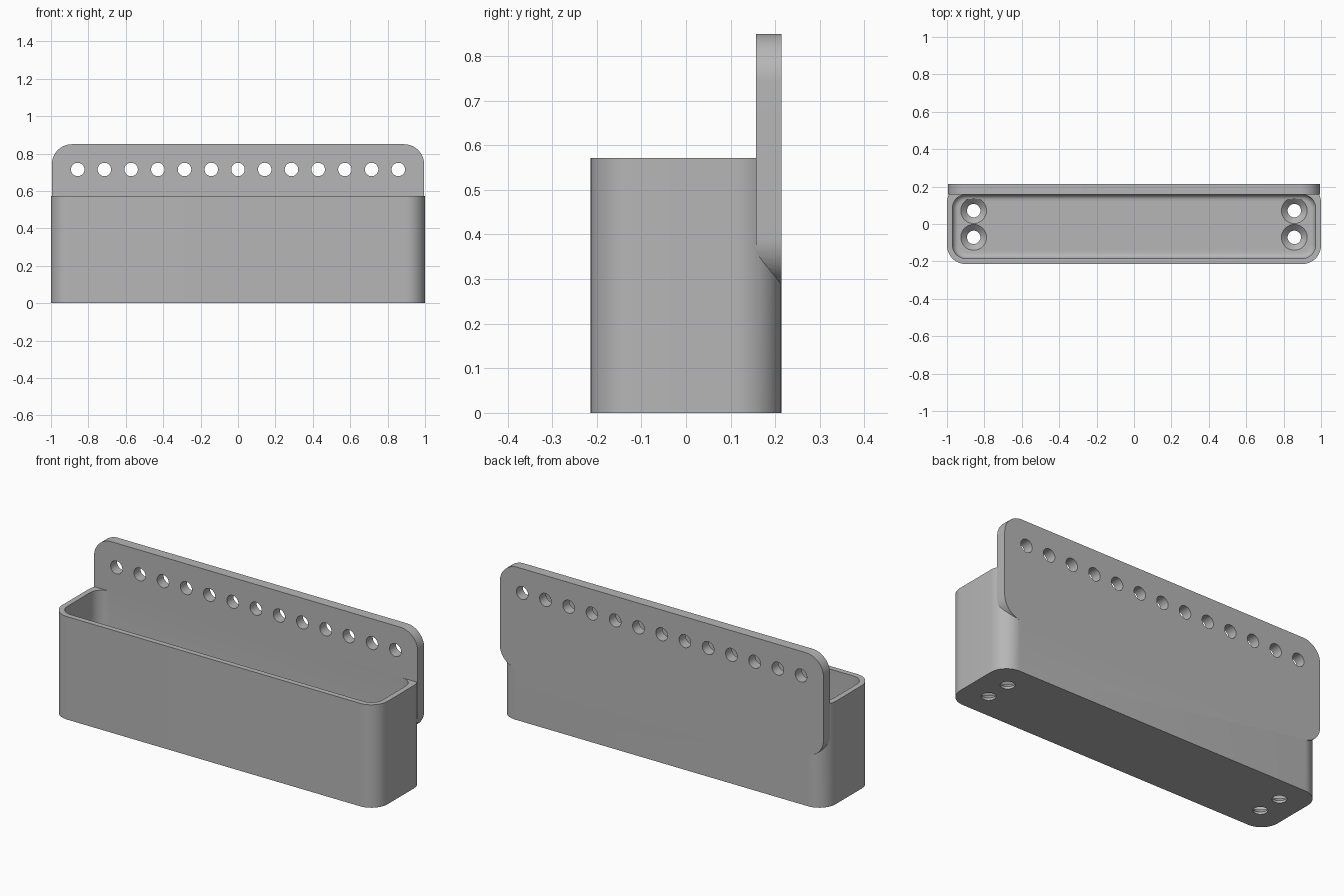
import bpy, bmesh, math
from mathutils import Matrix, Vector

if "Cube" in bpy.data.objects:
    bpy.data.objects.remove(bpy.data.objects["Cube"])

W, D, H = 1.0, 0.214, 0.572          # half width, half depth, tray height
PLATE_FRONT, PLATE_LOW, PLATE_TOP = 0.157, 0.285, 0.85
WALL, FLOOR = 0.03, 0.045
PITCH = 1 / 7

grey = bpy.data.materials.new("plain grey")
grey.use_nodes = True
colour = (0.47, 0.47, 0.47, 1)
grey.diffuse_color = colour
grey.node_tree.nodes["Principled BSDF"].inputs["Base Color"].default_value = colour


def make_object(name, bm):
    bmesh.ops.recalc_face_normals(bm, faces=bm.faces)
    mesh = bpy.data.meshes.new(name)
    bm.to_mesh(mesh)
    bm.free()
    mesh.materials.append(grey)
    obj = bpy.data.objects.new(name, mesh)
    bpy.context.collection.objects.link(obj)
    return obj


def rounded_slab(name, u0, u1, v0, v1, radius, depth, place, fillet=0, steps=12):
    """Rounded rectangle extruded along its normal, then moved by a matrix."""
    bm = bmesh.new()
    centres = [(u1 - radius, v1 - radius), (u0 + radius, v1 - radius),
               (u0 + radius, v0 + radius), (u1 - radius, v0 + radius)]
    ring = []
    for quarter, (cu, cv) in enumerate(centres):
        for i in range(steps + 1):
            a = (quarter + i / steps) * math.pi / 2
            ring.append(bm.verts.new((cu + radius * math.cos(a), cv + radius * math.sin(a), 0)))
    base = bm.faces.new(ring)
    rim = list(base.edges)
    top = bmesh.ops.extrude_face_region(bm, geom=[base], use_keep_orig=True)
    moved = [v for v in top["geom"] if isinstance(v, bmesh.types.BMVert)]
    bmesh.ops.translate(bm, verts=moved, vec=Vector((0, 0, depth)))
    if fillet:
        bmesh.ops.bevel(bm, geom=rim, offset=fillet, segments=5, profile=0.5, affect="EDGES")
    bm.transform(place)
    return make_object(name, bm)


def cone(name, low_radius, high_radius, depth, place):
    bm = bmesh.new()
    bmesh.ops.create_cone(bm, cap_ends=True, segments=32, radius1=low_radius,
                          radius2=high_radius, depth=depth, matrix=place)
    return make_object(name, bm)


def combine(target, tool, operation):
    mod = target.modifiers.new(operation.lower(), "BOOLEAN")
    mod.operation, mod.solver, mod.object = operation, "EXACT", tool
    bpy.context.view_layer.objects.active = target
    bpy.ops.object.modifier_apply(modifier=mod.name)
    bpy.data.objects.remove(tool)


# Tray body
tray = rounded_slab("wall_tray", -W, W, -D, D, 0.1, H, Matrix())

# Upright back plate
upright = Matrix.Translation((0, D, 0)) @ Matrix.Rotation(math.pi / 2, 4, "X")
plate = rounded_slab("back_plate", -0.995, 0.995, PLATE_LOW, PLATE_TOP, 0.107,
                     D - PLATE_FRONT, upright)
combine(tray, plate, "UNION")

# Hollow inside with a filleted floor
hollow = rounded_slab("hollow", -W + WALL, W - WALL, -D + WALL, PLATE_FRONT, 0.07, 1,
                      Matrix.Translation((0, 0, FLOOR)), fillet=0.03)
combine(tray, hollow, "DIFFERENCE")

# Row of holes through the back plate
for i in range(-6, 7):
    place = Matrix.Translation((i * PITCH, 0.19, 0.715)) @ Matrix.Rotation(math.pi / 2, 4, "X")
    combine(tray, cone("plate_hole", 0.036, 0.036, 0.2, place), "DIFFERENCE")

# Countersunk drain holes at both ends of the floor
for x in (-6 * PITCH, 6 * PITCH):
    for y in (-PITCH / 2, PITCH / 2):
        combine(tray, cone("floor_hole", 0.036, 0.036, 0.3, Matrix.Translation((x, y, 0))),
                "DIFFERENCE")
        sink = Matrix.Translation((x, y, FLOOR - 0.016))
        combine(tray, cone("countersink", 0.035, 0.07, 0.034, sink), "DIFFERENCE")

bpy.ops.object.select_all(action="DESELECT")
tray.select_set(True)
bpy.context.view_layer.objects.active = tray
bpy.ops.object.shade_smooth_by_angle(angle=math.radians(30))
